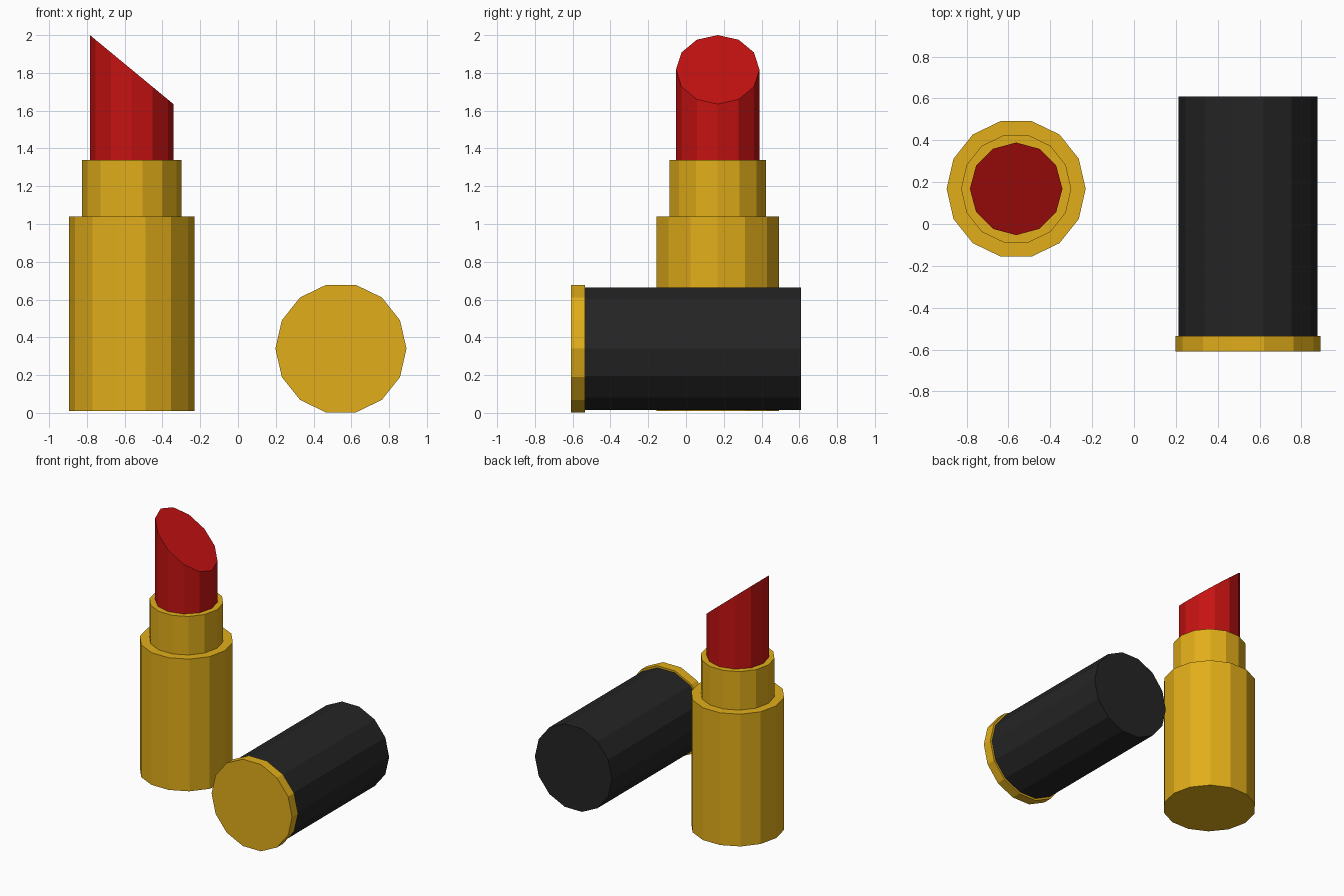
import bpy
import bmesh
from math import radians
from mathutils import Matrix, Vector

if "Cube" in bpy.data.objects:
    bpy.data.objects.remove(bpy.data.objects["Cube"])


def material(name, color):
    mat = bpy.data.materials.new(name)
    mat.diffuse_color = (*color, 1.0)
    mat.use_nodes = True
    mat.node_tree.nodes["Principled BSDF"].inputs["Base Color"].default_value = mat.diffuse_color
    return mat


GOLD = material("gold", (0.75, 0.42, 0.01))
RED = material("red", (0.56, 0.006, 0.006))
BLACK = material("black", (0.018, 0.018, 0.018))


def cylinder(name, start, length, radius, sides, mat, along_y=False, cut=None):
    """Flat-sided closed cylinder from start along +z (or +y), a corner on the x axis."""
    bm = bmesh.new()
    bmesh.ops.create_cone(
        bm, cap_ends=True, segments=sides, radius1=radius, radius2=radius,
        depth=length,
        matrix=Matrix.Translation((0, 0, length / 2)) @ Matrix.Rotation(radians(90), 4, 'Z'))
    # Slanted end: top height falls evenly from the -x side to the +x side
    if cut:
        for v in bm.verts:
            if v.co.z > length / 2:
                v.co.z = length - cut * (v.co.x + radius) / (2 * radius)
    if along_y:
        bm.transform(Matrix.Rotation(radians(-90), 4, 'X'))
    bmesh.ops.recalc_face_normals(bm, faces=bm.faces)
    mesh = bpy.data.meshes.new(name)
    bm.to_mesh(mesh)
    bm.free()
    mesh.materials.append(mat)
    obj = bpy.data.objects.new(name, mesh)
    obj.location = Vector(start)
    bpy.context.collection.objects.link(obj)
    return obj


# Standing lipstick: base, inner tube and slanted stick
X, Y = -0.563, 0.168
cylinder("base", (X, Y, 0.01), 1.03, 0.332, 14, GOLD)
cylinder("inner_tube", (X, Y, 1.0), 0.34, 0.263, 14, GOLD)
cylinder("lipstick", (X, Y, 1.3), 0.70, 0.221, 12, RED, cut=0.365)

# Cap lying on its side, with its gold end disc at the front
CX, CZ = 0.545, 0.34
cylinder("cap", (CX, -0.535, CZ), 1.143, 0.332, 14, BLACK, along_y=True)
cylinder("cap_end", (CX, -0.608, CZ), 0.073, 0.347, 14, GOLD, along_y=True)
